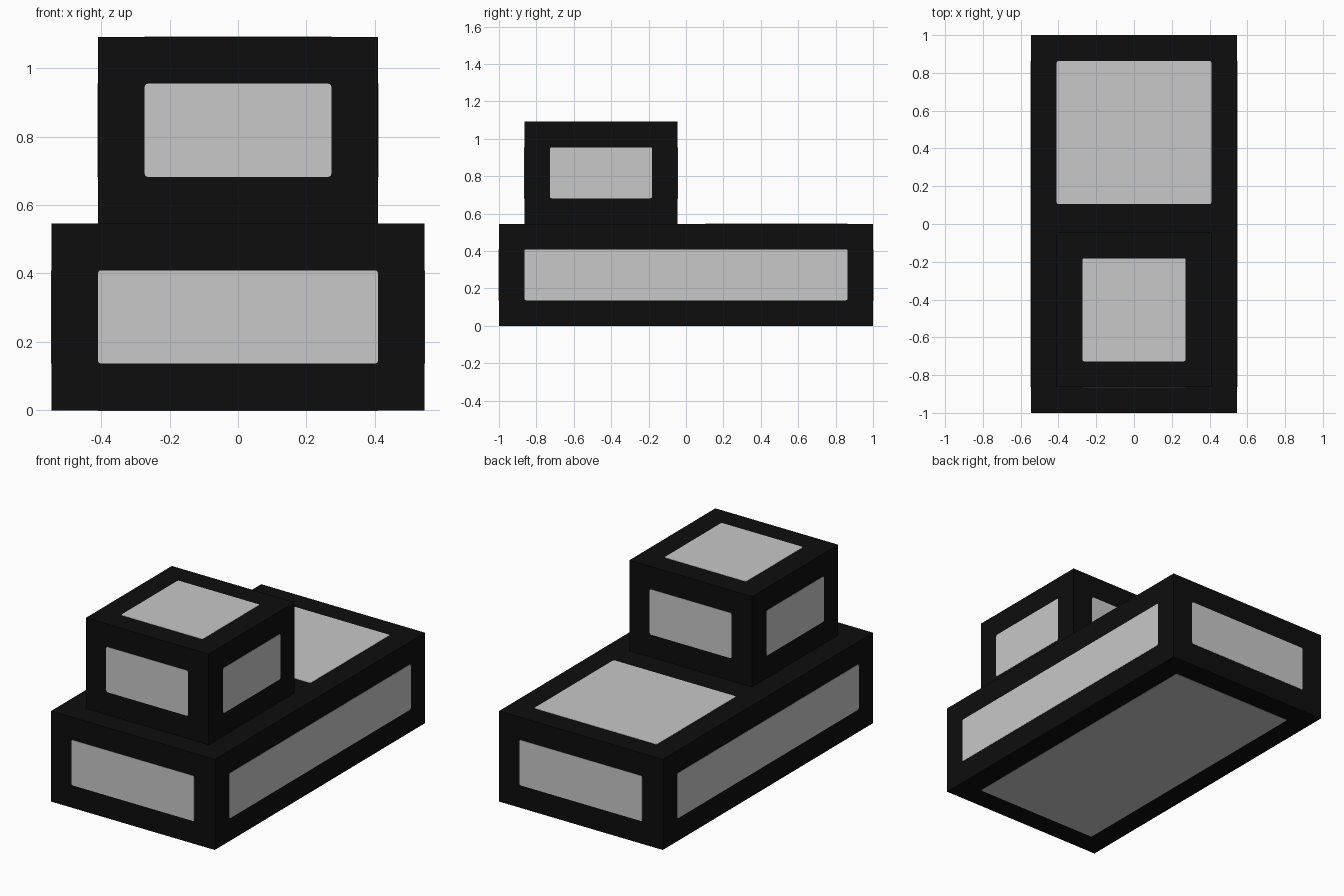
import bpy, bmesh
from mathutils import Vector

if "Cube" in bpy.data.objects:
    bpy.data.objects.remove(bpy.data.objects["Cube"])


def material(name, value):
    mat = bpy.data.materials.new(name)
    mat.diffuse_color = (value, value, value, 1)
    mat.use_nodes = True
    mat.node_tree.nodes["Principled BSDF"].inputs["Base Color"].default_value = mat.diffuse_color
    return mat


BLACK = material("black", 0.004)
GREY = material("light grey", 0.578)


def box(name, lo, hi, mat, bevel_axis=None, radius=0.01):
    """Box between two corners; optionally round the edges along one axis."""
    lo, hi = Vector(lo), Vector(hi)
    mid, size = (lo + hi) / 2, hi - lo
    bm = bmesh.new()
    bmesh.ops.create_cube(bm, size=1)
    for v in bm.verts:
        v.co = Vector(c * s for c, s in zip(v.co, size))
    if bevel_axis is not None:
        edges = [e for e in bm.edges
                 if abs(e.verts[0].co[bevel_axis] - e.verts[1].co[bevel_axis]) > 1e-6]
        bmesh.ops.bevel(bm, geom=edges, offset=radius, segments=3,
                        profile=0.5, affect='EDGES')
    mesh = bpy.data.meshes.new(name)
    bm.to_mesh(mesh)
    bm.free()
    mesh.materials.append(mat)
    obj = bpy.data.objects.new(name, mesh)
    obj.location = mid
    bpy.context.collection.objects.link(obj)
    return obj


def panel(name, lo, hi, axis, at):
    """Thin rounded plate lying on the plane axis = at."""
    lo, hi = list(lo), list(hi)
    lo[axis], hi[axis] = at - 0.0015, at + 0.0015
    box(name, lo, hi, GREY, axis)


def panelled_block(name, lo, hi, margin, skip=()):
    """Black block with an inset grey panel on each side."""
    box(name, lo, hi, BLACK)
    inner_lo = [c + margin for c in lo]
    inner_hi = [c - margin for c in hi]
    sides = (("left", 0, lo), ("right", 0, hi), ("front", 1, lo),
             ("back", 1, hi), ("bottom", 2, lo), ("top", 2, hi))
    for side, axis, corner in sides:
        if side not in skip:
            panel(f"{name}_{side}_panel", inner_lo, inner_hi, axis, corner[axis])


U = 0.1364  # frame width

# Long base and the smaller block on its front half
panelled_block("base", (-4 * U, -1, 0), (4 * U, 1, 4 * U), U, skip=("top",))
panelled_block("upper_block", (-3 * U, -1 + U, 4 * U), (3 * U, -1 + 7 * U, 8 * U),
               U, skip=("bottom",))

# Deck panel behind the upper block
panel("deck_panel", (-3 * U, 0.105, 0), (3 * U, 1 - U, 0), 2, 4 * U)
